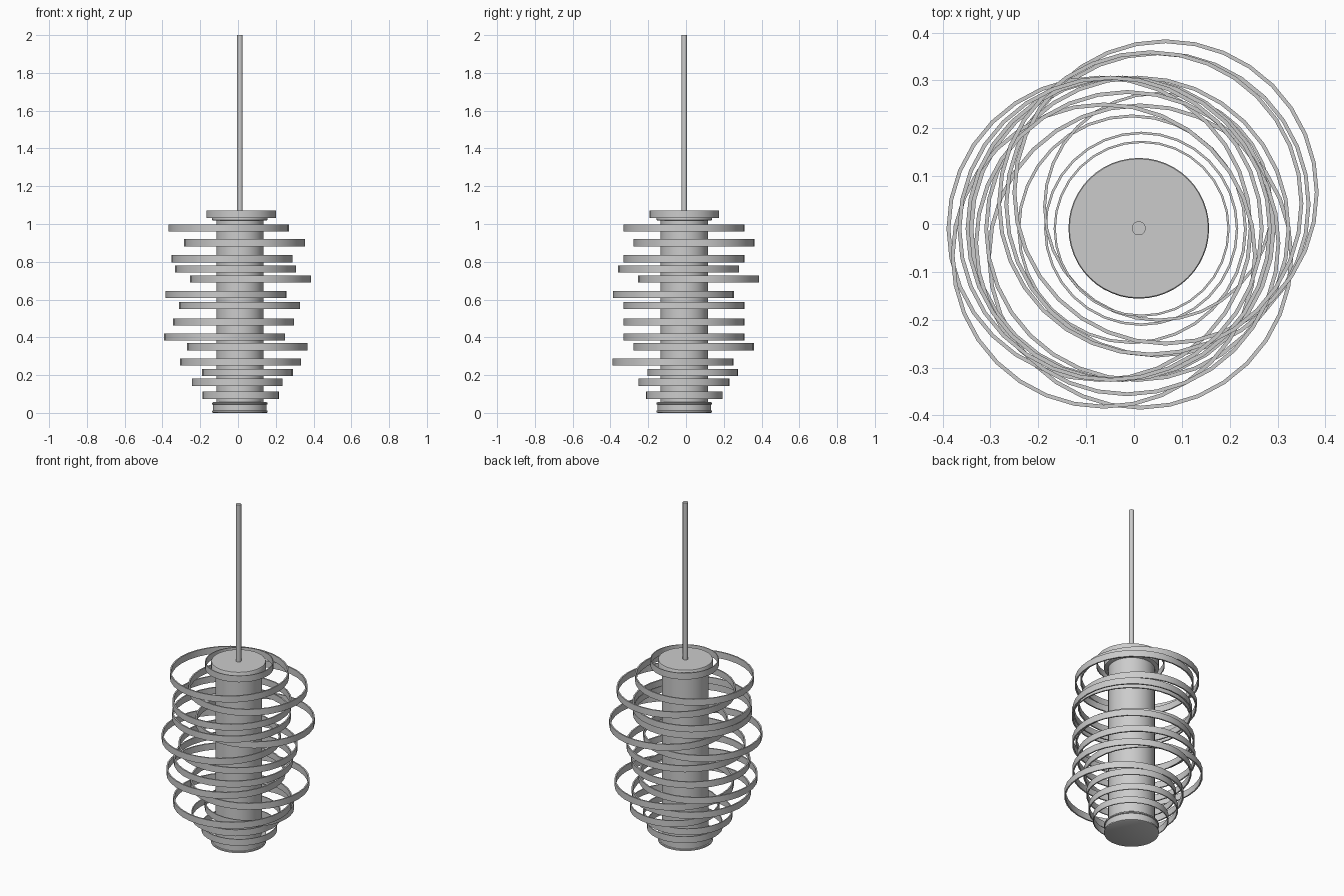
import bpy, bmesh
from math import cos, sin, tau, radians

if "Cube" in bpy.data.objects:
    bpy.data.objects.remove(bpy.data.objects["Cube"])

AXIS = (0.01, -0.009)  # centre line of the lamp body


def lathe(name, profile, centre, segments, closed=False):
    """Revolve (radius, z) points round a vertical axis; cap the ends unless closed."""
    bm = bmesh.new()
    loops = []
    for r, z in profile:
        loops.append([bm.verts.new((r * cos(tau * i / segments), r * sin(tau * i / segments), z))
                      for i in range(segments)])
    pairs = list(zip(loops, loops[1:]))
    if closed:
        pairs.append((loops[-1], loops[0]))
    for a, b in pairs:
        for i in range(segments):
            j = (i + 1) % segments
            bm.faces.new((a[i], a[j], b[j], b[i]))
    if not closed:
        bm.faces.new(loops[0][::-1])
        bm.faces.new(loops[-1])
    bmesh.ops.recalc_face_normals(bm, faces=bm.faces)
    mesh = bpy.data.meshes.new(name)
    bm.to_mesh(mesh)
    bm.free()
    obj = bpy.data.objects.new(name, mesh)
    obj.location = (centre[0], centre[1], 0)
    bpy.context.collection.objects.link(obj)
    bpy.ops.object.select_all(action='DESELECT')
    obj.select_set(True)
    bpy.context.view_layer.objects.active = obj
    bpy.ops.object.shade_smooth_by_angle(angle=radians(35))
    return obj


def ring(name, x, y, z, r, height=0.038):
    """Thin flat band, wall thickness in proportion to its radius."""
    inner, h = r * 0.975, height / 2
    lathe(name, [(r, z - h), (r, z + h), (inner, z + h), (inner, z - h)], (x, y), 32, True)


# Shade tube, end caps and hanging rod
lathe("shade_tube", [(0.125, 0.04), (0.125, 1.04)], AXIS, 48)
lathe("bottom_cap", [(0.141, 0.0), (0.147, 0.003), (0.147, 0.011), (0.142, 0.013), (0.142, 0.044),
                     (0.147, 0.046), (0.147, 0.053), (0.141, 0.057)], AXIS, 48)
lathe("top_cap", [(0.141, 1.018), (0.147, 1.021), (0.147, 1.069), (0.145, 1.072)], AXIS, 48)
lathe("hanging_rod", [(0.0145, 1.06), (0.0145, 2.0)], AXIS, 24)

# Offset decorative rings, top to bottom: x, y, z, radius
rings = [
    (0.016, -0.010, 1.052, 0.184),
    (-0.049, -0.010, 0.978, 0.320),
    (0.034, 0.043, 0.901, 0.320),
    (-0.032, -0.010, 0.816, 0.320),
    (-0.014, -0.040, 0.762, 0.320),
    (0.066, 0.066, 0.709, 0.320),
    (-0.063, -0.066, 0.627, 0.320),
    (0.007, -0.010, 0.569, 0.320),
    (-0.024, -0.010, 0.482, 0.320),
    (-0.072, -0.010, 0.402, 0.320),
    (0.049, 0.041, 0.350, 0.320),
    (0.013, -0.068, 0.270, 0.320),
    (0.050, 0.036, 0.213, 0.240),
    (-0.004, -0.011, 0.162, 0.240),
    (0.015, -0.010, 0.093, 0.203),
]
for n, (x, y, z, r) in enumerate(rings, 1):
    ring(f"ring_{n:02d}", x, y, z, r)
